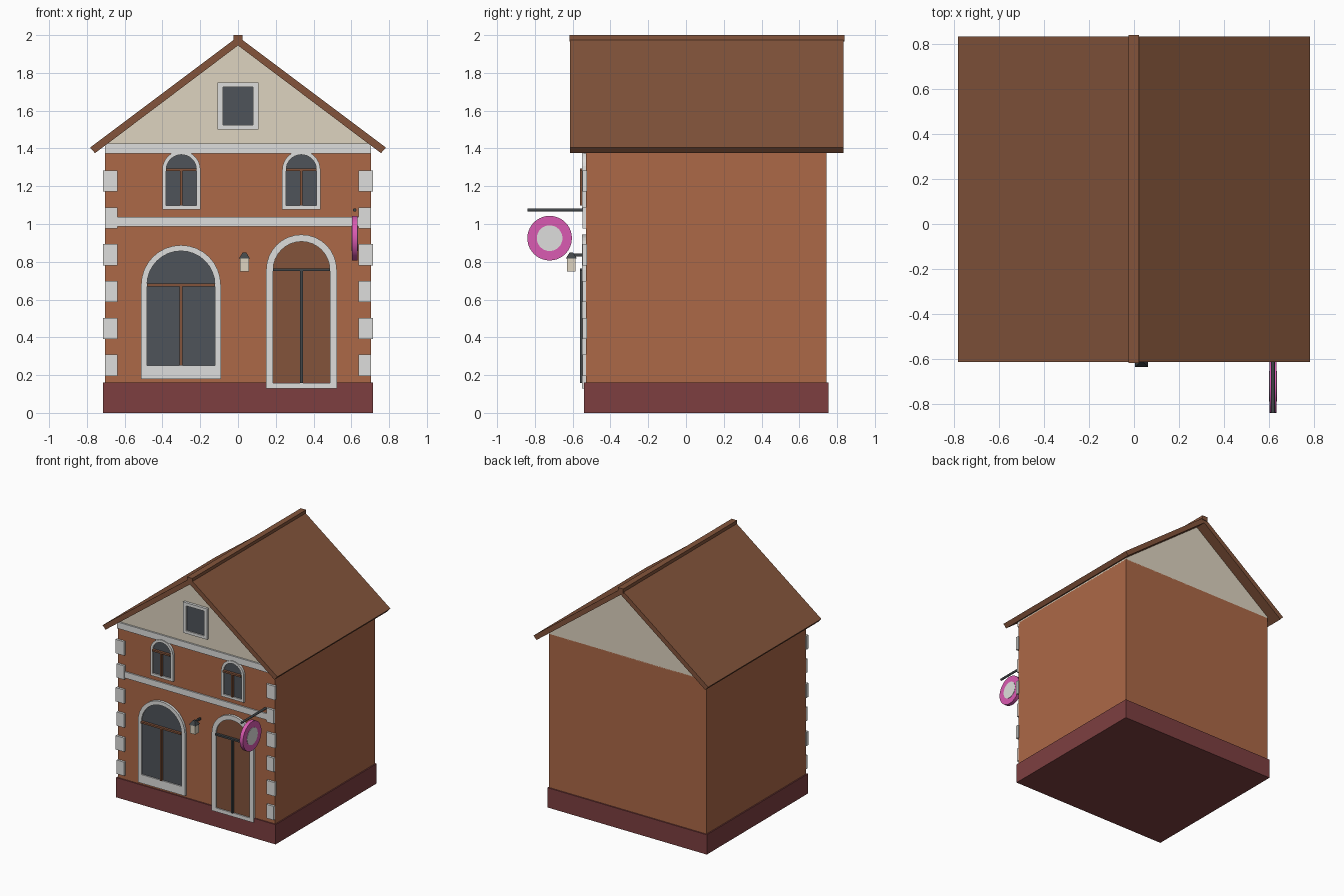
import bpy, bmesh, math
from mathutils import Matrix, Vector

cube = bpy.data.objects.get("Cube")
if cube:
    bpy.data.objects.remove(cube, do_unlink=True)


def material(name, rgb):
    """Flat material from 0-255 display values, stored as linear."""
    lin = [((c / 255 + 0.055) / 1.055) ** 2.4 for c in rgb] + [1]
    m = bpy.data.materials.new(name)
    m.use_nodes = True
    m.diffuse_color = lin
    m.node_tree.nodes["Principled BSDF"].inputs["Base Color"].default_value = lin
    return m


brick = material("brick", (172, 104, 71))
maroon = material("maroon plinth", (125, 63, 64))
brown = material("brown wood", (131, 84, 59))
cream = material("cream plaster", (222, 212, 192))
stone = material("pale stone", (222, 222, 220))
glass = material("dark glass", (78, 83, 90))
metal = material("dark metal", (66, 70, 73))
pink = material("pink sign", (218, 91, 178))


def finish(name, bm, mat):
    bmesh.ops.recalc_face_normals(bm, faces=bm.faces)
    mesh = bpy.data.meshes.new(name)
    bm.to_mesh(mesh)
    bm.free()
    mesh.materials.append(mat)
    ob = bpy.data.objects.new(name, mesh)
    bpy.context.collection.objects.link(ob)
    return ob


def box(name, mat, x0, x1, y0, y1, z0, z1):
    return prism(name, mat, [(x0, z0), (x1, z0), (x1, z1), (x0, z1)], y0, y1)


def prism(name, mat, outline, y0, y1):
    """Extrude an x-z outline from y0 to y1."""
    bm = bmesh.new()
    face = bm.faces.new([bm.verts.new((x, y0, z)) for x, z in outline])
    out = bmesh.ops.extrude_face_region(bm, geom=[face])
    moved = [v for v in out["geom"] if isinstance(v, bmesh.types.BMVert)]
    bmesh.ops.translate(bm, verts=moved, vec=(0, y1 - y0, 0))
    return finish(name, bm, mat)


def ring(name, mat, outer, inner, y0, y1):
    """Solid frame between two outlines with equal point counts."""
    bm = bmesh.new()
    loops = [[bm.verts.new((x, y, z)) for x, z in pts]
             for pts, y in ((outer, y0), (inner, y0), (inner, y1), (outer, y1))]
    n = len(outer)
    for k in range(4):
        a, b = loops[k], loops[(k + 1) % 4]
        for i in range(n):
            j = (i + 1) % n
            bm.faces.new((a[i], a[j], b[j], b[i]))
    return finish(name, bm, mat)


def arch(cx, half, bottom, spring, steps=16):
    """Rectangle with a half-round top."""
    top = [(cx + half * math.cos(math.pi * i / steps),
            spring + half * math.sin(math.pi * i / steps)) for i in range(steps + 1)]
    return [(cx - half, bottom), (cx + half, bottom)] + top


def disc(name, mat, centre, radius, length, axis, sides):
    bm = bmesh.new()
    turn = Vector((0, 0, 1)).rotation_difference(Vector(axis)).to_matrix().to_4x4()
    bmesh.ops.create_cone(bm, cap_ends=True, segments=sides, radius1=radius,
                          radius2=radius, depth=length,
                          matrix=Matrix.Translation(centre) @ turn)
    return finish(name, bm, mat)


FRONT, BACK = -0.53, 0.745

# Main volume
box("plinth", maroon, -0.715, 0.715, FRONT - 0.01, BACK + 0.01, 0, 0.16)
box("brick_walls", brick, -0.705, 0.705, FRONT, BACK, 0.15, 1.405)
prism("gable", cream, [(-0.705, 1.4), (0.705, 1.4), (0.705, 1.415), (0, 1.947), (-0.705, 1.415)],
      FRONT, BACK)

# Roof slopes and ridge
for side, label in ((-1, "right"), (1, "left")):
    prism("roof_slope_" + label, brown,
          [(0, 1.945), (side * 0.757, 1.375), (side * 0.783, 1.405), (0, 1.992)], -0.615, 0.834)
box("roof_ridge", brown, -0.025, 0.023, -0.618, 0.84, 1.965, 2.0)

# Stone bands and corner stones
box("upper_band", stone, -0.705, 0.705, -0.543, FRONT + 0.01, 1.374, 1.425)
box("middle_band", stone, -0.7, 0.7, -0.541, FRONT + 0.01, 0.988, 1.038)
for side, label in ((-1, "right"), (1, "left")):
    for i in range(6):
        z = 0.252 + 0.195 * i
        edge = 0.714 if i % 2 else 0.704
        a, b = sorted((side * edge, side * 0.638))
        box(f"corner_stone_{label}_{i + 1}", stone, a, b, -0.548, -0.524, z - 0.056, z + 0.056)


def opening(name, cx, half, bottom, spring, border, sill, fill, bars):
    """Arched opening: frame, panel, transom and centre bar."""
    ring(name + "_frame", stone, arch(cx, half + border, bottom - sill, spring),
         arch(cx, half, bottom, spring), -0.55, FRONT + 0.005)
    prism(name + "_panel", fill, arch(cx, half, bottom, spring), -0.54, FRONT + 0.005)
    box(name + "_transom", bars, cx - half, cx + half, -0.56, FRONT, spring - 0.007, spring + 0.007)
    box(name + "_centre_bar", bars, cx - 0.007, cx + 0.007, -0.56, FRONT, bottom, spring)


opening("upper_window_right", -0.3, 0.08, 1.098, 1.287, 0.021, 0.021, glass, brown)
opening("upper_window_left", 0.335, 0.08, 1.098, 1.287, 0.021, 0.021, glass, brown)
opening("shop_window", -0.302, 0.18, 0.25, 0.677, 0.031, 0.07, glass, brown)
opening("door", 0.336, 0.15, 0.158, 0.757, 0.037, 0.03, brown, metal)

# Attic window
ring("attic_frame", stone, [(-0.108, 1.5), (0.108, 1.5), (0.108, 1.75), (-0.108, 1.75)],
     [(-0.08, 1.523), (0.08, 1.523), (0.08, 1.725), (-0.08, 1.725)], -0.55, FRONT + 0.005)
box("attic_glass", glass, -0.08, 0.08, -0.54, FRONT + 0.005, 1.523, 1.725)

# Wall lantern
box("lantern_arm", metal, 0.027, 0.041, -0.61, FRONT, 0.828, 0.843)
box("lantern_body", cream, 0.011, 0.057, -0.63, -0.584, 0.748, 0.82)
bm = bmesh.new()
bmesh.ops.create_cone(bm, cap_ends=True, segments=4, radius1=0.041, radius2=0.012, depth=0.032,
                      matrix=Matrix.Translation((0.034, -0.607, 0.834))
                      @ Matrix.Rotation(math.pi / 4, 4, "Z"))
finish("lantern_cap", bm, metal)

# Hanging round sign
disc("sign_pole", metal, (0.618, -0.685, 1.074), 0.009, 0.31, (0, 1, 0), 12)
sign = disc("sign_disc", pink, (0.618, -0.722, 0.925), 0.118, 0.03, (1, 0, 0), 40)
for side, label in ((-1, "right"), (1, "left")):
    disc("sign_face_" + label, stone, (0.618 + side * 0.0155, -0.722, 0.925), 0.068, 0.004,
         (1, 0, 0), 32)
bpy.ops.object.select_all(action="DESELECT")
sign.select_set(True)
bpy.context.view_layer.objects.active = sign
bpy.ops.object.shade_smooth_by_angle()
